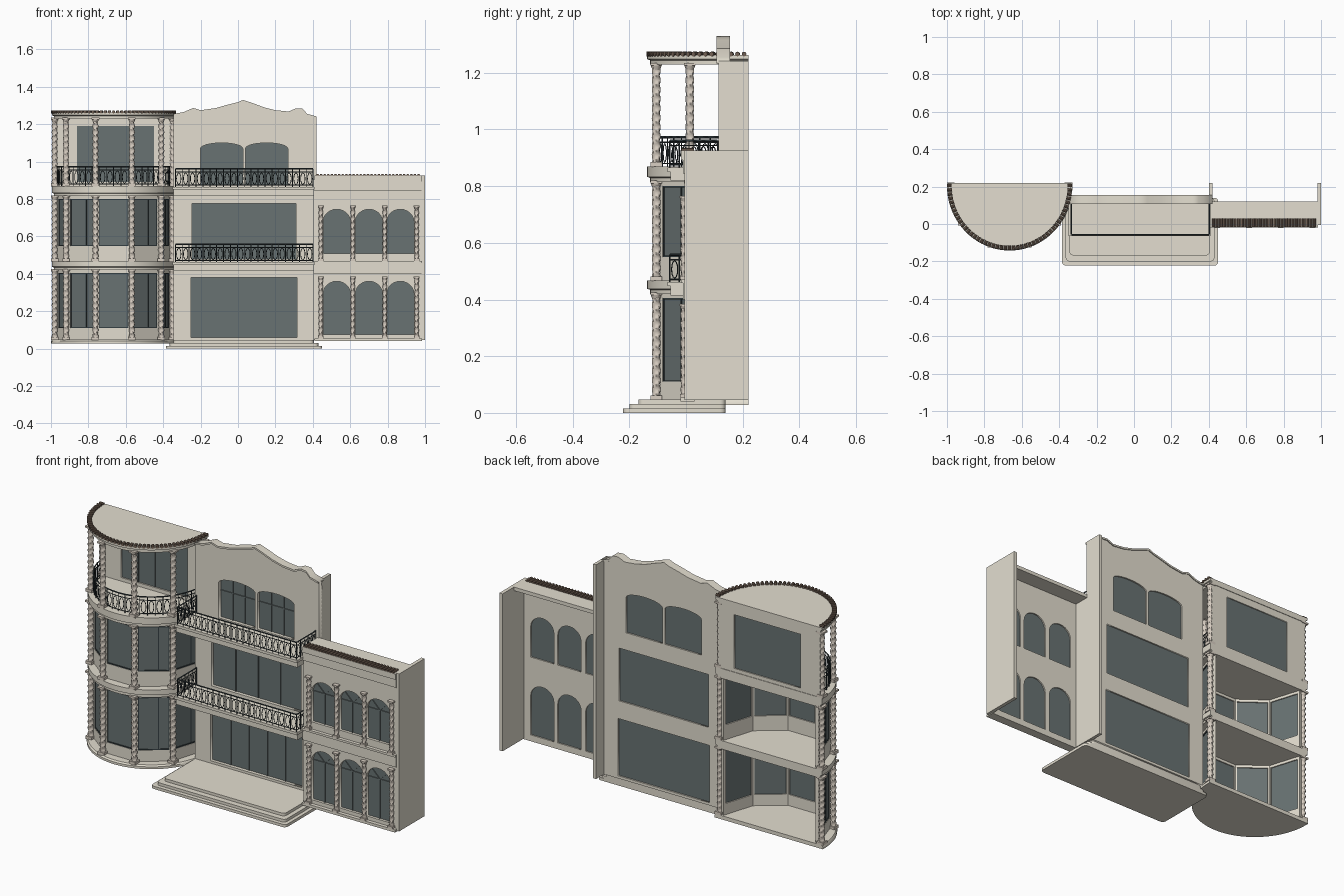
import bpy, bmesh
from math import pi, sin, cos
from mathutils import Matrix, Vector

if "Cube" in bpy.data.objects:
    bpy.data.objects.remove(bpy.data.objects["Cube"])


def material(name, col):
    m = bpy.data.materials.new(name)
    m.use_nodes = True
    m.diffuse_color = (*col, 1)
    m.node_tree.nodes["Principled BSDF"].inputs["Base Color"].default_value = (*col, 1)
    return m


STONE = material("warm stone", (0.77, 0.73, 0.63))
TRIM = material("column stone", (0.70, 0.63, 0.55))
GLASS = material("dark glass", (0.14, 0.17, 0.17))
IRON = material("wrought iron", (0.036, 0.05, 0.056))
TILE = material("brown tile", (0.17, 0.12, 0.09))


def add_object(name, mesh, mat, smooth=False):
    mesh.materials.clear()
    mesh.materials.append(mat)
    ob = bpy.data.objects.new(name, mesh)
    bpy.context.collection.objects.link(ob)
    if smooth:
        bpy.ops.object.select_all(action='DESELECT')
        ob.select_set(True)
        bpy.context.view_layer.objects.active = ob
        bpy.ops.object.shade_smooth_by_angle(angle=0.7)
    return ob


def finish(name, bm, mat, smooth=False):
    bmesh.ops.recalc_face_normals(bm, faces=bm.faces)
    me = bpy.data.meshes.new(name)
    bm.to_mesh(me)
    bm.free()
    return add_object(name, me, mat, smooth)


def box(bm, x, y, z, m=Matrix()):
    size = Matrix.Diagonal((x[1] - x[0], y[1] - y[0], z[1] - z[0], 1))
    mid = Matrix.Translation((sum(x) / 2, sum(y) / 2, sum(z) / 2))
    bmesh.ops.create_cube(bm, size=1, matrix=m @ mid @ size)


def block(name, x, y, z, mat=STONE):
    bm = bmesh.new()
    box(bm, x, y, z)
    return finish(name, bm, mat)


def curve_mesh(name, cu, matrix=Matrix()):
    ob = bpy.data.objects.new(name, cu)
    bpy.context.collection.objects.link(ob)
    me = bpy.data.meshes.new_from_object(ob.evaluated_get(bpy.context.evaluated_depsgraph_get()))
    bpy.data.objects.remove(ob)
    me.transform(matrix)
    return me


def spline(cu, pts, closed=True, radius=1):
    s = cu.splines.new('POLY')
    s.points.add(len(pts) - 1)
    for p, c in zip(s.points, pts):
        p.co = (*c, 0, 1) if len(c) == 2 else (*c, 1)
        p.radius = radius
    s.use_cyclic_u = closed


def prism(name, loops, lo, hi, mat=STONE, upright=True):
    """Extrude an outline with holes; upright outlines are (x, z)."""
    cu = bpy.data.curves.new(name, 'CURVE')
    cu.dimensions, cu.fill_mode, cu.extrude = '2D', 'BOTH', (hi - lo) / 2
    for pts in loops:
        spline(cu, pts)
    mid = (lo + hi) / 2
    if upright:
        m = Matrix.Translation((0, mid, 0)) @ Matrix.Rotation(pi / 2, 4, 'X')
    else:
        m = Matrix.Translation((0, 0, mid))
    return add_object(name, curve_mesh(name, cu, m), mat)


def rect(x0, x1, z0, z1):
    return [(x0, z0), (x1, z0), (x1, z1), (x0, z1)]


def arch(x0, x1, z0, z1, rise, n=12):
    c, r = (x0 + x1) / 2, (x1 - x0) / 2
    return [(x0, z0), (x1, z0)] + [
        (c + r * cos(pi * i / n), z1 - rise + rise * sin(pi * i / n)) for i in range(n + 1)]


def column(bm, x, y, z0, z1, r):
    """Twisted shaft with a square base and a flared capital."""
    at = Matrix.Translation((x, y, 0))
    box(bm, (-r * 1.2, r * 1.2), (-r * 1.2, r * 1.2), (z0, z0 + r), at)
    box(bm, (-r * 1.25, r * 1.25), (-r * 1.25, r * 1.25), (z1 - r * 0.6, z1), at)
    bmesh.ops.create_cone(bm, cap_ends=True, segments=10, radius1=r * 0.8, radius2=r * 1.2,
                          depth=r, matrix=at @ Matrix.Translation((0, 0, z1 - r)))
    sides, rows, rings = 10, 72, []
    for j in range(rows + 1):
        t = j / rows
        z = z0 + r + (z1 - z0 - 2 * r) * t
        rings.append([])
        for i in range(sides):
            a = 2 * pi * i / sides
            k = r * (0.87 + 0.13 * cos(2 * a - z * 190))
            rings[-1].append(bm.verts.new((x + k * cos(a), y + k * sin(a), z)))
    for a, b in zip(rings, rings[1:]):
        for i in range(sides):
            bm.faces.new((a[i], a[i - 1], b[i - 1], b[i]))


# Round tower plan
CX, CY, RX, RY = -0.665, 0.205, 0.335, 0.347
BACK = 0.22


def arc(t, r=1.0):
    return Vector((CX - RX * r * cos(pi * t), CY - RY * r * sin(pi * t), 0))


def half_disc(name, profile, n=40):
    bm = bmesh.new()
    rings = []
    for r, z in profile:
        pts = [arc(i / n, r) for i in range(n + 1)]
        pts[0].y = pts[-1].y = BACK
        rings.append([bm.verts.new((p.x, p.y, z)) for p in pts])
    for a, b in zip(rings, rings[1:]):
        for i in range(n + 1):
            bm.faces.new((a[i - 1], a[i], b[i], b[i - 1]))
    bm.faces.new(rings[0])
    bm.faces.new(rings[-1])
    return finish(name, bm, STONE, True)


half_disc("tower_base", [(1, 0.027), (1, 0.04), (0.98, 0.048)])
for name, z0, z1 in (("tower_first_slab", 0.42, 0.467), ("tower_second_slab", 0.815, 0.87),
                     ("tower_roof", 1.23, 1.262)):
    half_disc(name, [(0.955, z0), (0.955, z0 + 0.014), (0.985, z0 + 0.018), (0.985, z1)])

bm = bmesh.new()
for z0, z1 in ((0.045, 0.425), (0.465, 0.82), (0.868, 1.235)):
    for k in range(6):
        p = arc(k / 5, 0.94)
        column(bm, p.x, min(p.y, 0.2), z0, z1, 0.0165)
finish("tower_columns", bm, TRIM, True)

# Faceted window bays of the lower tower floors
bays, panes, frames = bmesh.new(), bmesh.new(), bmesh.new()
for k in range(5):
    p, q = arc(k / 5, 0.9), arc((k + 1) / 5, 0.9)
    u = (q - p).normalized()
    L = (q - p).length
    m = Matrix.Translation(p) @ Matrix((u, (-u.y, u.x, 0), (0, 0, 1))).transposed().to_4x4()
    uprights = [0.014, L - 0.019] + ([] if k == 2 else [L * 0.62])
    for floor, sill, head, top in ((0.045, 0.11, 0.405, 0.425), (0.465, 0.55, 0.80, 0.82)):
        box(bays, (0, L), (0, 0.018), (floor, sill), m)
        box(bays, (0, L), (0, 0.018), (head, top), m)
        for a in (0, L - 0.014):
            box(bays, (a, a + 0.014), (0, 0.018), (sill, head), m)
        box(panes, (0.014, L - 0.014), (0.006, 0.012), (sill, head), m)
        for a in uprights:
            box(frames, (a, a + 0.005), (0.002, 0.0058), (sill, head), m)
        for a in (sill, head - 0.005):
            box(frames, (0.014, L - 0.014), (0.002, 0.0058), (a, a + 0.005), m)
finish("tower_bay_walls", bays, STONE)
finish("tower_bay_glass", panes, GLASS)
finish("tower_bay_frames", frames, IRON)

# Flat back wall of the open tower loggia
prism("loggia_wall", [rect(-0.98, -0.35, 0.865, 1.235), rect(-0.86, -0.45, 0.89, 1.19)], 0.195, 0.217)
bars = bmesh.new()
block("loggia_glass", (-0.86, -0.45), (0.203, 0.211), (0.89, 1.19), GLASS)
for i in range(1, 4):
    a = -0.86 + 0.41 * i / 4
    box(bars, (a - 0.002, a + 0.002), (0.198, 0.203), (0.89, 1.19))

# Central block: one wall with all its openings and a wavy gable
crest = [(-0.345, 1.255), (-0.29, 1.265), (-0.24, 1.287), (-0.2, 1.275), (-0.12, 1.286),
         (-0.06, 1.303), (0, 1.318), (0.027, 1.33), (0.07, 1.316), (0.14, 1.29), (0.2, 1.275),
         (0.27, 1.268), (0.31, 1.285), (0.345, 1.283), (0.37, 1.255), (0.42, 1.242)]
openings = [rect(-0.25, 0.315, 0.06, 0.38), rect(-0.245, 0.31, 0.48, 0.775),
            arch(-0.2, 0.026, 0.872, 1.1, 0.03), arch(0.04, 0.266, 0.872, 1.1, 0.03)]
prism("central_wall", [[(-0.345, 0.045), (0.42, 0.045)] + crest[::-1]] + openings, 0.115, 0.15)
prism("gable_cap", [crest + [(x, z - 0.01) for x, z in crest[::-1]]], 0.107, 0.155)
for i, hole in enumerate(openings):
    prism("central_glass_%d" % i, [hole], 0.134, 0.142, GLASS)
for x0, x1, z0, z1, n in ((-0.25, 0.315, 0.06, 0.38, 5), (-0.245, 0.31, 0.48, 0.775, 4),
                          (-0.2, 0.026, 0.872, 1.095, 3), (0.04, 0.266, 0.872, 1.095, 3)):
    for i in range(1, n):
        a = x0 + (x1 - x0) * i / n
        box(bars, (a - 0.002, a + 0.002), (0.129, 0.134), (z0, z1))
    if n == 3:
        box(bars, (x0, x1), (0.129, 0.134), (1.02, 1.024))
block("central_side_wall", (0.402, 0.42), (0.115, 0.22), (0.045, 1.242))
block("wing_inner_wall", (0.405, 0.42), (0, 0.115), (0.045, 0.905))

# Entrance steps with rounded corners
for i, (x0, x1, y0, y1, r) in enumerate(((-0.385, 0.45, -0.222, 0.14, 0.02),
                                         (-0.365, 0.43, -0.2, 0.14, 0.02),
                                         (-0.345, 0.405, -0.168, 0.14, 0.02))):
    pts = []
    for q, (cx, cy) in enumerate(((x1 - r, y1 - r), (x0 + r, y1 - r), (x0 + r, y0 + r), (x1 - r, y0 + r))):
        pts += [(cx + r * cos(pi / 2 * (q + j / 4)), cy + r * sin(pi / 2 * (q + j / 4))) for j in range(5)]
    prism("step_%d" % i, [pts], i * 0.0155, (i + 1) * 0.0155, STONE, False)

# Balconies and iron railings
rails = bpy.data.curves.new("railings", 'CURVE')
rails.dimensions, rails.bevel_depth, rails.bevel_resolution = '3D', 0.002, 0


def railing(path, n, z, h):
    """Rails, bars and oval rings along a path given as a function of 0..1."""
    for dz, thick in ((0.01, 1.2), (h * 0.82, 1.2), (h, 2)):
        spline(rails, [(*path(i / n)[:2], z + dz) for i in range(n + 1)], False, thick)
    for i in range(n + 1):
        x, y = path(i / n)[:2]
        spline(rails, [(x, y, z), (x, y, z + h)], False, 1.2)
    for i in range(n):
        ring = []
        for j in range(12):
            a = 2 * pi * j / 12
            p = path((i + 0.5 + 0.32 * cos(a)) / n)
            ring.append((p[0], p[1], z + h * 0.46 + h * 0.32 * sin(a)))
        spline(rails, ring)


def line(a, b):
    return lambda t: Vector(a).lerp(Vector(b), t)


for name, z0, z in (("lower_balcony", 0.415, 0.462), ("upper_balcony", 0.82, 0.865)):
    block(name, (-0.345, 0.405), (-0.055, 0.115), (z0, z - 0.015))
    block(name + "_edge", (-0.35, 0.41), (-0.065, 0.115), (z - 0.015, z))
    railing(line((-0.335, -0.057), (0.402, -0.057)), 20, z, 0.096)
    railing(line((-0.335, 0.112), (-0.335, -0.057)), 5, z, 0.096)
    railing(line((0.402, -0.057), (0.402, 0.112)), 5, z, 0.096)
railing(lambda t: arc(t, 0.9), 24, 0.87, 0.103)
add_object("railings", curve_mesh("railings", rails), IRON)

# Side wing with arched windows on two floors
wing_holes = [arch(x - 0.072, x + 0.072, z0, z1, 0.065)
              for x in (0.528, 0.7, 0.868) for z0, z1 in ((0.075, 0.36), (0.51, 0.745))]
prism("wing_wall", [rect(0.41, 0.985, 0.045, 0.905)] + wing_holes, 0.0, 0.03)
for i, hole in enumerate(wing_holes):
    prism("wing_glass_%d" % i, [hole], 0.015, 0.023, GLASS)
    c, z0, z1 = (hole[0][0] + hole[1][0]) / 2, hole[0][1], hole[2][1]
    box(bars, (c - 0.002, c + 0.002), (0.01, 0.015), (z0, z1))
    box(bars, (c - 0.07, c + 0.07), (0.01, 0.015), (z1 - 0.002, z1 + 0.002))
    for s in (-1, 1):
        lean = Matrix.Translation((c, 0, z1)) @ Matrix.Rotation(s * pi / 4, 4, 'Y')
        box(bars, (-0.002, 0.002), (0.01, 0.015), (0, 0.064), lean)
finish("window_bars", bars, GLASS)
block("wing_end_wall", (0.98, 1.0), (-0.005, 0.22), (0.045, 0.925))
block("wing_roof", (0.41, 0.985), (-0.018, 0.12), (0.905, 0.925))
block("wing_base_band", (0.41, 0.985), (-0.02, 0.03), (0.04, 0.055))
for name, z0, z1 in (("wing_middle_band", 0.4, 0.47), ("wing_top_band", 0.845, 0.905)):
    block(name, (0.405, 0.985), (-0.01, 0.0), (z0, z1))
    block(name + "_lip", (0.405, 0.985), (-0.018, 0.0), (z1 - 0.012, z1))
bm = bmesh.new()
for x in (0.443, 0.614, 0.785, 0.955):
    for z0, z1 in ((0.055, 0.385), (0.47, 0.765)):
        column(bm, x, -0.007, z0, z1, 0.0125)
finish("wing_columns", bm, TRIM, True)

# Barrel tiles along both roof edges
bm = bmesh.new()


def tile(x, y, z, turn, length):
    m = Matrix.Translation((x, y, z)) @ Matrix.Rotation(turn, 4, 'Z') @ Matrix.Rotation(pi / 2, 4, 'Y')
    bmesh.ops.create_cone(bm, cap_ends=True, segments=8, radius1=0.0085, radius2=0.0085,
                          depth=length, matrix=m)


for i in range(47):
    p = arc(i / 46, 0.96)
    tile(p.x, p.y, 1.266, pi + pi * i / 46, 0.024)
for i in range(29):
    tile(0.425 + i * 0.0193, 0.006, 0.926, pi / 2, 0.045)
finish("roof_tiles", bm, TILE, True)
